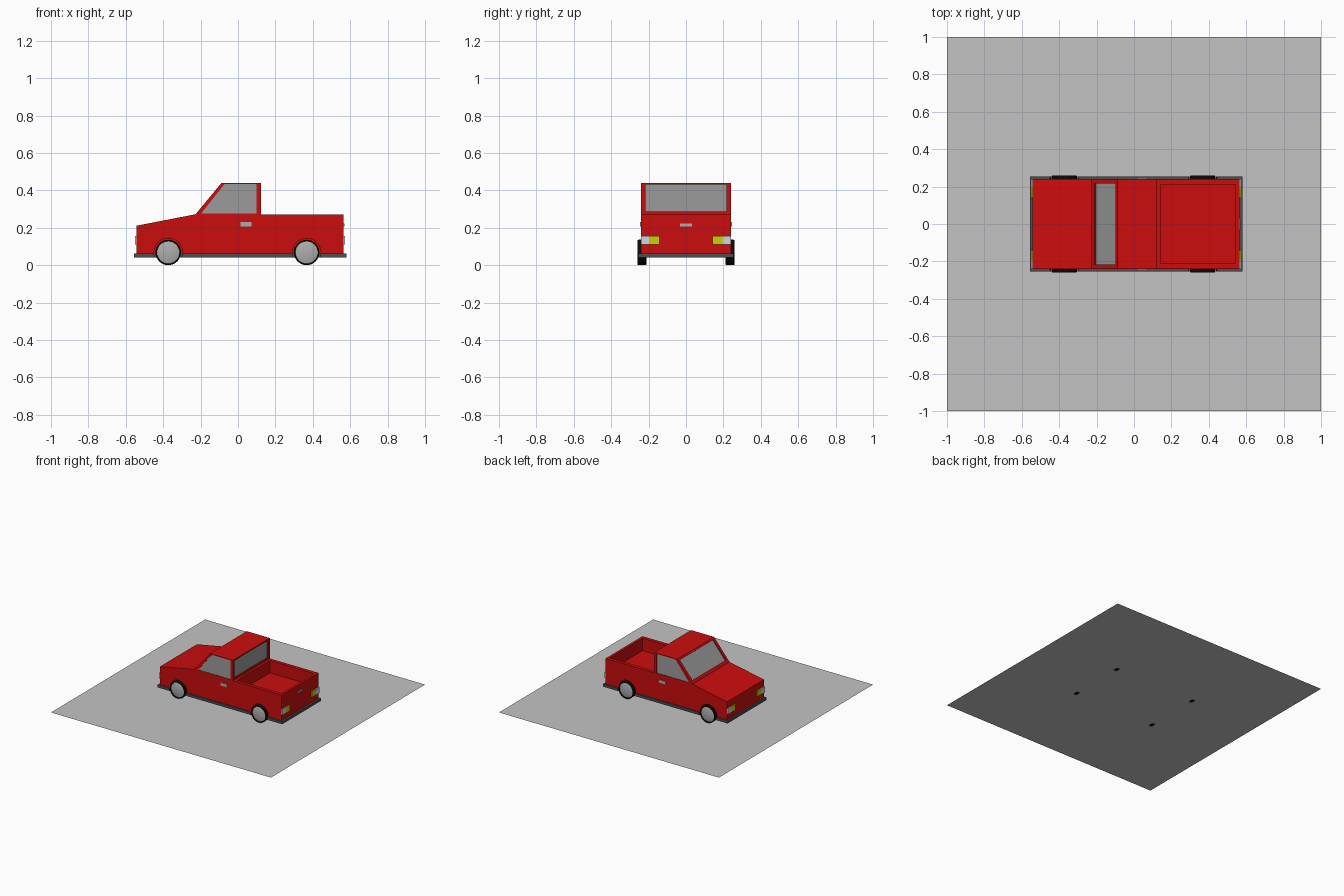
import bpy, bmesh, math

if "Cube" in bpy.data.objects:
    bpy.data.objects.remove(bpy.data.objects["Cube"])


def material(name, r, g, b):
    m = bpy.data.materials.new(name)
    m.diffuse_color = (r, g, b, 1)
    m.use_nodes = True
    m.node_tree.nodes["Principled BSDF"].inputs["Base Color"].default_value = m.diffuse_color
    return m


RED = material("red paint", 0.60, 0.004, 0.004)
GLASS = material("window grey", 0.33, 0.33, 0.33)
TRIM = material("dark grey trim", 0.075, 0.075, 0.075)
RUBBER = material("black rubber", 0.003, 0.003, 0.003)
METAL = material("wheel grey", 0.42, 0.42, 0.42)
YELLOW = material("yellow lamp", 0.62, 0.62, 0.0)
WHITE = material("pale lamp", 0.65, 0.68, 0.72)
FLOOR = material("floor grey", 0.55, 0.55, 0.55)


def finish(bm, name, mat):
    bmesh.ops.recalc_face_normals(bm, faces=bm.faces)
    me = bpy.data.meshes.new(name)
    bm.to_mesh(me)
    bm.free()
    ob = bpy.data.objects.new(name, me)
    bpy.context.collection.objects.link(ob)
    if mat:
        me.materials.append(mat)
    return ob


def prism(name, profile, y0, y1, mat=None):
    """Side profile (x, z) pushed across from y0 to y1."""
    bm = bmesh.new()
    face = bm.faces.new([bm.verts.new((x, y0, z)) for x, z in profile])
    out = bmesh.ops.extrude_face_region(bm, geom=[face])
    verts = [g for g in out["geom"] if isinstance(g, bmesh.types.BMVert)]
    bmesh.ops.translate(bm, verts=verts, vec=(0, y1 - y0, 0))
    return finish(bm, name, mat)


def box(name, x0, x1, y0, y1, z0, z1, mat=None):
    return prism(name, [(x0, z0), (x1, z0), (x1, z1), (x0, z1)], y0, y1, mat)


def lathe(name, profile, x, z, side, mat):
    """Turn (radius, y) points round a wheel axle."""
    bm = bmesh.new()
    vs = [bm.verts.new((x + r, y * side, z)) for r, y in profile]
    es = [bm.edges.new(p) for p in zip(vs, vs[1:])]
    bmesh.ops.spin(bm, geom=vs + es, cent=(x, 0, z), axis=(0, 1, 0),
                   angle=math.tau, steps=32)
    bmesh.ops.remove_doubles(bm, verts=bm.verts, dist=1e-5)
    ob = finish(bm, name, mat)
    bpy.ops.object.select_all(action='DESELECT')
    ob.select_set(True)
    bpy.context.view_layer.objects.active = ob
    bpy.ops.object.shade_smooth_by_angle(angle=math.radians(35))
    return ob


def cut(target, cutter):
    cutter.hide_render = True
    mod = target.modifiers.new("cut", 'BOOLEAN')
    mod.operation = 'DIFFERENCE'
    mod.solver = 'EXACT'
    mod.object = cutter
    bpy.context.view_layer.objects.active = target
    bpy.ops.object.modifier_apply(modifier=mod.name)
    bpy.data.objects.remove(cutter)


W = 0.24                       # half width of the body
AXLES = (-0.373, 0.367)
R = 0.068                      # wheel radius

# floor sheet under the truck
bm = bmesh.new()
bmesh.ops.create_grid(bm, x_segments=1, y_segments=1, size=1)
bmesh.ops.translate(bm, verts=bm.verts, vec=(0, 0, 0.002))
finish(bm, "floor_sheet", FLOOR)

# body and lower trim
body = prism("body", [(-0.542, 0.06), (0.564, 0.06), (0.564, 0.272), (0.122, 0.272),
                      (0.122, 0.44), (-0.088, 0.44), (-0.227, 0.272), (-0.542, 0.211)],
             -W, W, RED)
trim = box("lower_trim", -0.555, 0.579, -0.253, 0.253, 0.042, 0.063, TRIM)

# load bed
cut(body, box("bed_cutter", 0.142, 0.543, -0.212, 0.212, 0.17, 0.35))


# windscreen: strips parallel to the sloping front of the cab
def slope(t, depth):
    return (-0.227 + 0.139 * t + 0.771 * depth, 0.272 + 0.168 * t - 0.637 * depth)


def strip(d0, d1):
    return [slope(0.12, d0), slope(0.93, d0), slope(0.93, d1), slope(0.12, d1)]


cut(body, prism("screen_cutter", strip(-0.02, 0.011), -0.217, 0.217))
prism("windscreen", strip(0.009, 0.014), -0.217, 0.217, GLASS)

# rear window
cut(body, box("rear_cutter", 0.111, 0.15, -0.217, 0.217, 0.287, 0.43))
box("rear_window", 0.107, 0.113, -0.217, 0.217, 0.287, 0.43, GLASS)

# side windows, wheel wells and door handles
side_shape = [(-0.197, 0.276), (0.1, 0.276), (0.1, 0.434), (-0.072, 0.434)]
for s, label in ((-1, "right"), (1, "left")):
    cut(body, prism("side_cutter", side_shape, s * 0.234, s * 0.3))
    prism(label + "_window", side_shape, s * 0.229, s * 0.236, GLASS)
    box(label + "_handle", 0.013, 0.072, s * 0.238, s * 0.246, 0.207, 0.231, METAL)
    for x in AXLES:
        well = [(x + 0.076 * math.cos(a * math.tau / 32), R + 0.076 * math.sin(a * math.tau / 32))
                for a in range(32)]
        for part in (body, trim):
            cut(part, prism("well_cutter", well, s * 0.2, s * 0.3))

# wheels
tyre = [(0, .211), (.064, .211), (R, .215), (R, .254), (.066, .258),
        (.062, .258), (.060, .249), (0, .249)]
hub = [(0, .257), (.02, .2563), (.045, .2535), (.0605, .2495), (.0605, .247), (0, .247)]
for x, end in zip(AXLES, ("front", "rear")):
    for s, label in ((-1, "right"), (1, "left")):
        lathe(f"{end}_{label}_tyre", tyre, x, R, s, RUBBER)
        lathe(f"{end}_{label}_hub", hub, x, R, s, METAL)

# lamps on both ends
for x0, x1, end in ((-0.551, -0.542, "front"), (0.564, 0.573, "rear")):
    for s, label in ((-1, "right"), (1, "left")):
        box(f"{end}_{label}_outer_lamp", x0, x1, s * 0.195, s * 0.24, 0.11, 0.157, WHITE)
        box(f"{end}_{label}_inner_lamp", x0, x1, s * 0.142, s * 0.195, 0.11, 0.157, YELLOW)

# tailgate handle
box("tailgate_handle", 0.562, 0.57, -0.032, 0.032, 0.207, 0.222, METAL)
